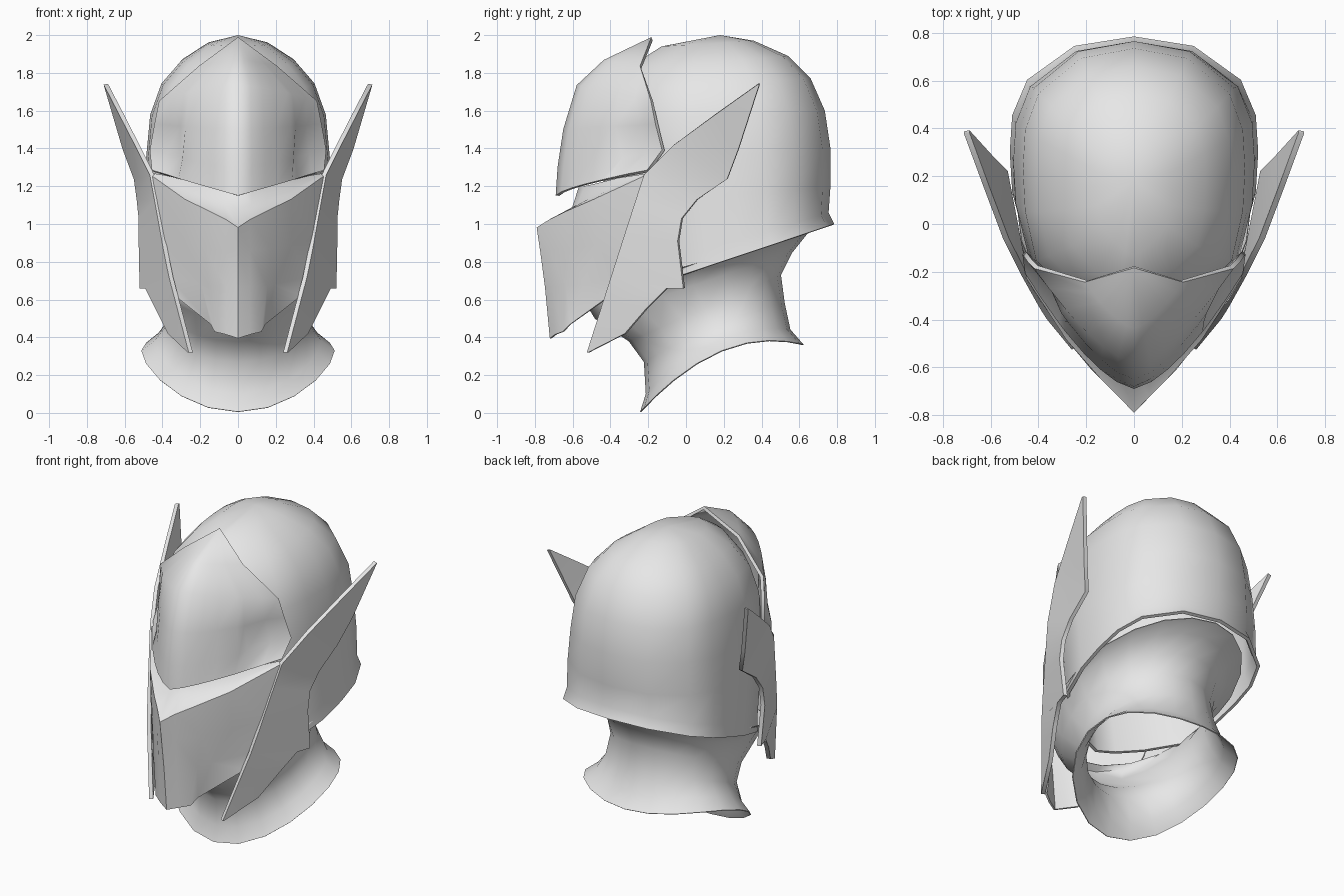
import bpy
import bmesh
import math
from mathutils import Vector

cube = bpy.data.objects.get("Cube")
if cube:
    bpy.data.objects.remove(cube, do_unlink=True)

grey = bpy.data.materials.new("light grey")
grey.use_nodes = True
grey.diffuse_color = (0.8, 0.8, 0.8, 1)
grey.node_tree.nodes["Principled BSDF"].inputs["Base Color"].default_value = grey.diffuse_color


def build_sheet(name, rows, thickness, offset=0, angle=60):
    """Skin rows of points with quads, thicken the sheet and smooth it."""
    bm = bmesh.new()
    grid = [[bm.verts.new(p) for p in row] for row in rows]
    for low, high in zip(grid, grid[1:]):
        for i in range(len(low) - 1):
            bm.faces.new((low[i], low[i + 1], high[i + 1], high[i]))
    bmesh.ops.remove_doubles(bm, verts=bm.verts, dist=0.0005)
    bmesh.ops.recalc_face_normals(bm, faces=bm.faces)
    mesh = bpy.data.meshes.new(name)
    bm.to_mesh(mesh)
    bm.free()
    mesh.materials.append(grey)
    obj = bpy.data.objects.new(name, mesh)
    bpy.context.collection.objects.link(obj)
    solid = obj.modifiers.new("thickness", "SOLIDIFY")
    solid.thickness = thickness
    solid.offset = offset
    bpy.ops.object.select_all(action="DESELECT")
    obj.select_set(True)
    bpy.context.view_layer.objects.active = obj
    bpy.ops.object.convert(target="MESH")
    bpy.ops.object.shade_smooth_by_angle(angle=math.radians(angle))


def both_sides(half):
    """Complete a row that starts on the centre line."""
    return [(-x, y, z) for x, y, z in reversed(half[1:])] + half


def ring(front, back, width, outline, lift=0):
    """Closed tilted ring between a front and a back point (y, z)."""
    half = []
    for u, w in outline:
        t = (u + 1) / 2
        half.append((width * w,
                     front[0] + (back[0] - front[0]) * t,
                     front[1] + (back[1] - front[1]) * t + lift * w * w))
    return both_sides(half)


def resample(path, count):
    """Evenly spread points along a polyline by height."""
    path = [Vector(p) for p in path]
    low, high = path[0].z, path[-1].z
    result = []
    for i in range(count):
        z = low + (high - low) * i / (count - 1)
        for a, b in zip(path, path[1:]):
            if z <= b.z + 0.0001:
                result.append(a.lerp(b, (z - a.z) / (b.z - a.z)))
                break
    return result


# Skull shell: egg-shaped outline, pointed in front, with a flared lower rim
egg = [(-1, 0), (-.93, .22), (-.78, .5), (-.5, .88), (-.15, .98), (.15, 1),
       (.42, .98), (.68, .86), (.93, .48), (1, 0)]
shell = [
    ((-.35, .62), (.785, 1), .52),
    ((-.36, .72), (.755, 1.06), .51),
    ((-.42, 1.1), (.765, 1.2), .505),
    ((-.45, 1.32), (.765, 1.4), .485),
    ((-.45, 1.55), (.735, 1.6), .465),
    ((-.4, 1.71), (.66, 1.77), .405),
    ((-.3, 1.83), (.54, 1.89), .3),
    ((-.13, 1.94), (.36, 1.97), .16),
    ((.18, 2), (.18, 2), 0),
]
build_sheet("skull_shell", [ring(*r, egg) for r in shell], .02, -1)

# Neck with flared collar, open below, joined to the rim of the shell on top
oval = [(-math.cos(math.pi * i / 10), math.sin(math.pi * i / 10)) for i in range(11)]
neck = [
    ((-.24, .005), (.62, .36), .51, .145),
    ((-.21, .1), (.55, .44), .44, .11),
    ((-.22, .27), (.52, .58), .38, .03),
    ((-.3, .38), (.5, .73), .365, 0),
    ((-.48, .5), (.56, .85), .39, 0),
    ((-.54, .6), (.64, .95), .455, 0),
    ((-.5, .63), (.74, 1.0), .495, 0),
]
build_sheet("neck_collar", [ring(f, b, w, oval, lift) for f, b, w, lift in neck], .006)

# Brow plate: each row runs from a centre point (y, z) to an edge point
brow = [
    ((-.68, 1.15), (.45, -.2, 1.28)),
    ((-.67, 1.3), (.46, -.12, 1.39)),
    ((-.64, 1.5), (.435, -.155, 1.53)),
    ((-.57, 1.73), (.41, -.18, 1.65)),
    ((-.43, 1.86), (.2, -.24, 1.83)),
    ((-.18, 1.98), (0, -.18, 1.98)),
]
# Temple hollow: rows and columns pushed inward
hollow = {(1, .68): .03, (1, .85): .035, (2, .85): .025}
rows = []
for k, (centre, edge) in enumerate(brow):
    half = []
    for s in (0, .15, .3, .45, .62, .68, .85, 1):
        bend = s ** 1.5
        rise = s if k == 0 else bend
        dent = hollow.get((k, s), 0)
        half.append((edge[0] * s - dent * .6,
                     centre[0] + (edge[1] - centre[0]) * bend + dent,
                     centre[1] + (edge[2] - centre[1]) * rise))
    rows.append(both_sides(half))
build_sheet("brow_plate", rows, .02)

# Face mask: eye ledge, nose ridge, cheeks and chin
mask = [
    [(0, -.56, 1.2), (.07, -.53, 1.2), (.15, -.48, 1.21), (.3, -.36, 1.24), (.44, -.2, 1.265)],
    [(0, -.6, 1.08), (.07, -.57, 1.1), (.15, -.51, 1.13), (.29, -.41, 1.18), (.44, -.21, 1.26)],
    [(0, -.785, .98), (.06, -.72, 1.02), (.14, -.64, 1.06), (.28, -.48, 1.13), (.45, -.22, 1.25)],
    [(0, -.765, .85), (.06, -.72, .86), (.17, -.61, .87), (.28, -.47, .89), (.4, -.3, .92)],
    [(0, -.74, .66), (.06, -.705, .67), (.15, -.63, .67), (.19, -.54, .68), (.36, -.34, .72)],
    [(0, -.715, .395), (.06, -.69, .415), (.12, -.65, .43), (.14, -.61, .47), (.33, -.4, .62)],
]
build_sheet("face_mask", [both_sides(r) for r in mask], .012, 0, 50)

# Swept side fins from jaw tip to wing tip
rear = [(.255, -.515, .32), (.36, -.32, .42), (.43, -.2, .56), (.48, -.1, .66),
        (.51, -.01, .66), (.515, -.04, .91), (.515, -.02, 1.03), (.525, .06, 1.13),
        (.54, .22, 1.24), (.6, .28, 1.4), (.7, .39, 1.74)]
lead = resample([(.25, -.52, .32), (.365, -.38, .76), (.455, -.22, 1.26)], 8)
lead += resample([(.455, -.22, 1.26), (.48, -.2, 1.31), (.56, 0, 1.47), (.7, .38, 1.74)], 4)[1:]
for side, label in ((1, "left"), (-1, "right")):
    rows = [[(side * x, y, z) for x, y, z in pair] for pair in zip(lead, rear)]
    build_sheet(label + "_fin", rows, .024)
